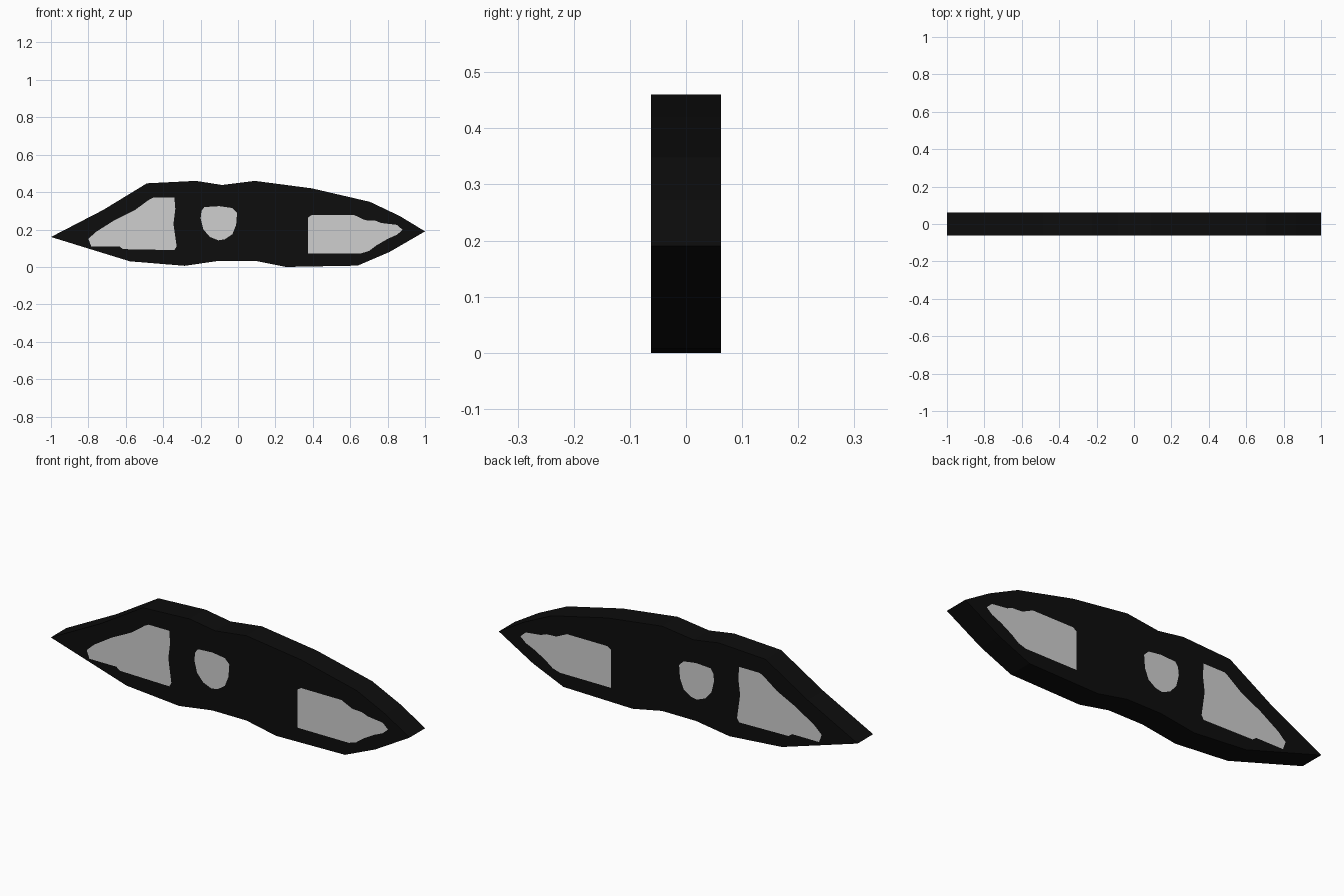
import bpy, bmesh

if "Cube" in bpy.data.objects:
    bpy.data.objects.remove(bpy.data.objects["Cube"])

HALF = 0.062  # half thickness of the plate


def material(name, value):
    m = bpy.data.materials.new(name)
    m.diffuse_color = (value, value, value, 1)
    m.use_nodes = True
    m.node_tree.nodes["Principled BSDF"].inputs["Base Color"].default_value = m.diffuse_color
    return m


black = material("black", 0.004)
grey = material("light grey", 0.62)

# Profiles in the front plane (x, z)
outline = [(-1, .16), (-.72, .305), (-.487, .447), (-.225, .46), (-.085, .438), (.09, .46),
           (.395, .42), (.705, .348), (.865, .272), (1, .19), (.81, .08), (.64, .007),
           (.255, 0), (.09, .033), (-.1, .033), (-.285, .006), (-.578, .03)]
left_window = [(-.455, .37), (-.34, .37), (-.335, .31), (-.345, .23), (-.328, .11), (-.34, .09),
               (-.615, .095), (-.635, .11), (-.785, .11), (-.8, .15), (-.76, .187),
               (-.66, .25), (-.55, .305), (-.475, .36)]
round_window = [(-.18, .32), (-.1, .325), (-.03, .315), (-.005, .29), (-.01, .225), (-.03, .175),
                (-.07, .148), (-.105, .142), (-.15, .16), (-.185, .2), (-.2, .26), (-.195, .3)]
right_window = [(.375, .265), (.395, .278), (.62, .278), (.68, .25), (.735, .247), (.765, .235),
                (.85, .225), (.88, .198), (.85, .172), (.8, .15), (.74, .115), (.7, .085),
                (.66, .073), (.375, .073)]
windows = [left_window, round_window, right_window]


def add_loop(bm, points, y):
    verts = [bm.verts.new((x, y, z)) for x, z in points]
    edges = [bm.edges.new((a, b)) for a, b in zip(verts, verts[1:] + verts[:1])]
    return verts, edges


bm = bmesh.new()
rims = []
for y in (-HALF, HALF):
    # Painted window faces, flush with the plate
    rim, edges = add_loop(bm, outline, y)
    rims.append(rim)
    panes = []
    for points in windows:
        verts, loop = add_loop(bm, points, y)
        edges += loop
        panes.append(verts)
    # Black face around the windows
    bmesh.ops.triangle_fill(bm, edges=edges, use_beauty=True, use_dissolve=False,
                            normal=(0, 1 if y > 0 else -1, 0))
    for verts in panes:
        if not any(set(f.verts) <= set(verts) for f in bm.faces):
            bm.faces.new(verts).material_index = 1
        else:
            for f in bm.faces:
                if set(f.verts) <= set(verts):
                    f.material_index = 1

# Flat rim joining front and back
front, back = rims
for i in range(len(front)):
    j = (i + 1) % len(front)
    bm.faces.new((front[i], front[j], back[j], back[i]))
bmesh.ops.recalc_face_normals(bm, faces=bm.faces)

mesh = bpy.data.meshes.new("window_plate")
bm.to_mesh(mesh)
bm.free()
mesh.materials.append(black)
mesh.materials.append(grey)
plate = bpy.data.objects.new("window_plate", mesh)
bpy.context.collection.objects.link(plate)
